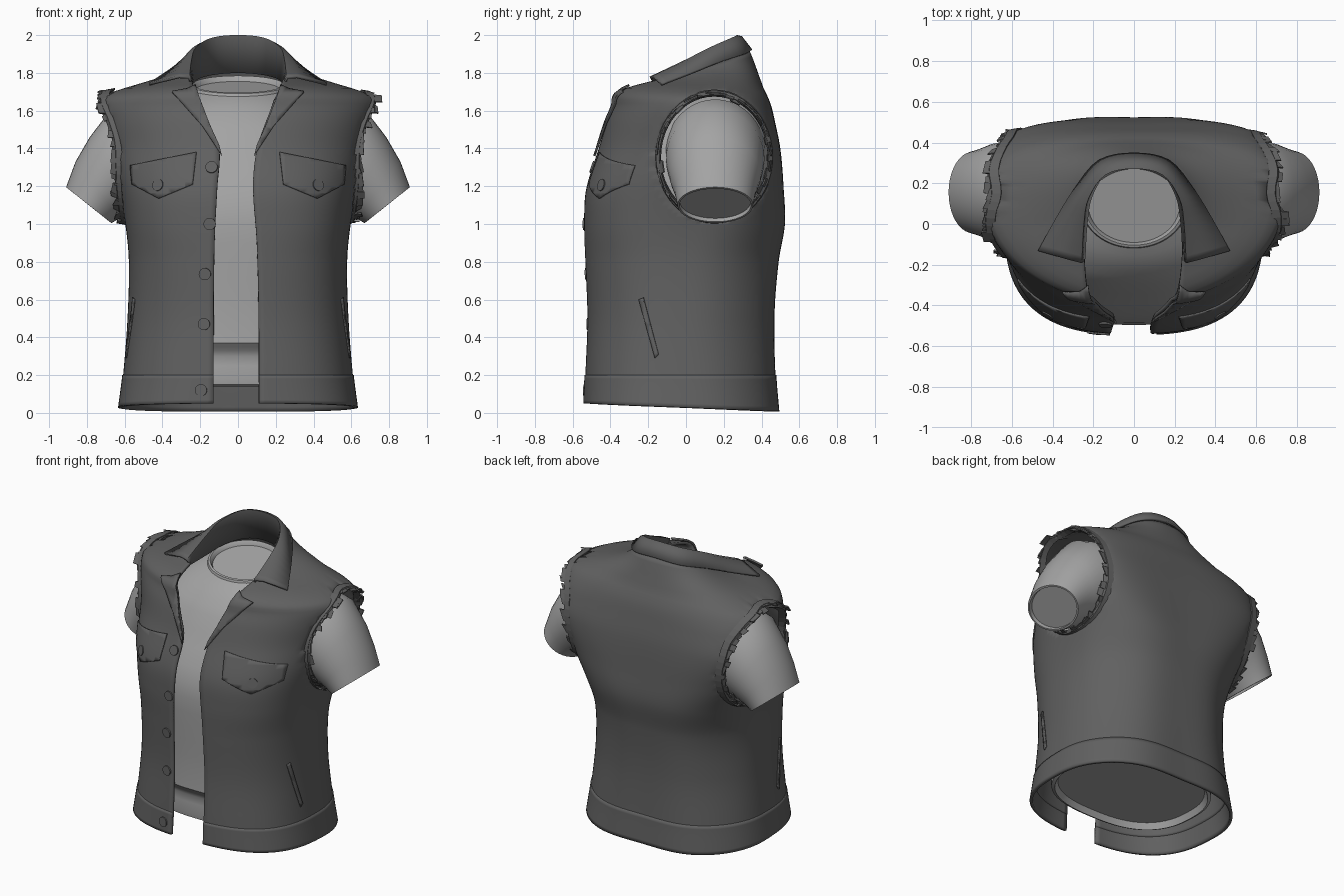
import bpy, bmesh, math, random
from math import sin, cos, pi
from mathutils import Vector

random.seed(4)
if "Cube" in bpy.data.objects:
    bpy.data.objects.remove(bpy.data.objects["Cube"])


def material(name, grey):
    m = bpy.data.materials.new(name)
    m.use_nodes = True
    m.diffuse_color = (grey, grey, grey, 1)
    m.node_tree.nodes["Principled BSDF"].inputs["Base Color"].default_value = (grey, grey, grey, 1)
    return m


DENIM = material("dark grey denim", 0.118)
COTTON = material("light grey cotton", 0.37)

# Torso sections: height, half width, widest y, front y, back y, front and back squareness
BODY = [
    (0, .63, 0, -.54, .5, 2.7, 2.4), (.2, .608, 0, -.535, .485, 2.6, 2.3),
    (.5, .585, 0, -.525, .48, 2.5, 2.15), (.8, .578, 0, -.535, .5, 2.6, 2.25),
    (1, .597, .04, -.54, .53, 2.8, 2.7), (1.18, .635, .13, -.53, .52, 2.8, 3.4),
    (1.4, .695, .18, -.465, .5, 2.35, 4.2), (1.55, .735, .17, -.425, .47, 2.15, 3.3),
    (1.63, .745, .15, -.395, .45, 2.05, 2.7), (1.68, .715, .14, -.39, .43, 2, 2.4),
    (1.72, .6, .12, -.35, .41, 2, 2.3), (1.76, .45, .1, -.25, .385, 2.2, 2.3),
    (1.8, .33, .1, -.15, .362, 2.5, 2.3), (1.84, .265, .1, -.1, .338, 2.8, 2.4)]
# Front opening: height, right edge, left edge
OPENING = [(0, .13, .11), (.5, .13, .11), (.9, .125, .1), (1.2, .11, .08),
           (1.4, .1, .1), (1.52, .15, .14), (1.65, .21, .19), (1.75, .24, .23), (1.84, .25, .25)]
HOLE_Y, HOLE_Z, HOLE_RY, HOLE_RZ = .15, 1.355, .3, .34


def sample(table, z):
    """Smooth interpolation of the table rows at height z."""
    z = min(max(z, table[0][0]), table[-1][0])
    i = max(k for k in range(len(table) - 1) if table[k][0] <= z)
    a, b = table[i], table[i + 1]
    p, q = table[max(i - 1, 0)], table[min(i + 2, len(table) - 1)]
    h = b[0] - a[0]
    t = (z - a[0]) / h
    out = []
    for c in range(1, len(a)):
        ma = (b[c] - p[c]) / (b[0] - p[0]) * h
        mb = (q[c] - a[c]) / (q[0] - a[0]) * h
        s = t * t * (3 - 2 * t)
        out.append(a[c] + s * (b[c] - a[c]) + t * (1 - t) * ((1 - t) * ma - t * mb))
    return out


def body_point(z, ang, grow=0.0, max_w=9.0):
    """Point on the torso; angle 0 is the front, positive towards +x."""
    hw, yc, yf, yb, nf, nb = sample(BODY, z)
    s, c = sin(ang), cos(ang)
    n, depth = (nf, yc - yf) if c > 0 else (nb, yb - yc)
    r = (abs(s) ** n + abs(c) ** n) ** (-1 / n)
    # Soft hollow along the spine
    fold = .012 * max(0, -c) * cos(5 * ang) * min(1, max(0, 1.6 - z))
    return Vector(((min(hw, max_w) + grow) * s * r, yc - (depth + grow + fold) * c * r, z))


def front_y(x, z):
    hw, yc, yf, yb, nf, nb = sample(BODY, z)
    return yc - (yc - yf) * max(0, 1 - min(1, abs(x) / hw) ** nf) ** (1 / nf)


def side_x(y, z):
    hw, yc, yf, yb, nf, nb = sample(BODY, z)
    n, v = (nf, (yc - y) / (yc - yf)) if y < yc else (nb, (y - yc) / (yb - yc))
    return hw * max(.02, 1 - min(1, v) ** n) ** (1 / n)


def finish(name, bm, mat, thick=0.0, smooth=True, offset=-1):
    mesh = bpy.data.meshes.new(name)
    bm.to_mesh(mesh)
    bm.free()
    mesh.materials.append(mat)
    ob = bpy.data.objects.new(name, mesh)
    bpy.context.collection.objects.link(ob)
    if thick:
        mod = ob.modifiers.new("thickness", "SOLIDIFY")
        mod.thickness, mod.offset = thick, offset
    if smooth:
        bpy.ops.object.select_all(action="DESELECT")
        ob.select_set(True)
        bpy.context.view_layer.objects.active = ob
        bpy.ops.object.shade_smooth_by_angle(angle=math.radians(40))


def loft(rings, closed=True, cap=""):
    bm = bmesh.new()
    rows = [[bm.verts.new(p) for p in ring] for ring in rings]
    n = len(rows[0])
    for a, b in zip(rows, rows[1:]):
        for i in range(n if closed else n - 1):
            j = (i + 1) % n
            bm.faces.new((a[i], a[j], b[j], b[i]))
    if "start" in cap:
        bm.faces.new(rows[0][::-1])
    if "end" in cap:
        bm.faces.new(rows[-1])
    return bm


def vest_row(z, grow=0.0, count=120):
    """One row of the open vest, running from the left edge round the back."""
    hw, nf = sample(BODY, z)[0], sample(BODY, z)[4]
    right, left = sample(OPENING, z)
    start, stop = [math.atan2(u, (1 - u ** nf) ** (1 / nf)) for u in (left / hw, right / hw)]
    row = []
    for i in range(count + 1):
        p = body_point(z, start + (2 * pi - stop - start) * i / count, grow)
        if z < .2:
            p.z += (.05 - .04 * (p.y + .54)) * (1 - z / .2)
        # The neckline climbs towards the back
        p.z += 2.6 * max(0, z - 1.72) * max(-.1, p.y - .1)
        row.append(p)
    return row


# Vest shell with arm holes
bm = loft([vest_row(.15 + 1.69 * i / 84) for i in range(85)], closed=False)


def hole(p):
    return math.hypot((p.y - HOLE_Y) / HOLE_RY, (p.z - HOLE_Z) / HOLE_RZ)


cut = [f for f in bm.faces if hole(f.calc_center_median()) < 1 and abs(f.calc_center_median().x) > .3]
bmesh.ops.delete(bm, geom=cut, context="FACES")
for v in bm.verts:
    if v.is_boundary and abs(v.co.x) > .4 and .75 < hole(v.co) < 1.25:
        k = hole(v.co)
        v.co.y = HOLE_Y + (v.co.y - HOLE_Y) / k
        v.co.z = HOLE_Z + (v.co.z - HOLE_Z) / k
finish("vest_body", bm, DENIM, .018)

# Waistband
finish("waistband", loft([vest_row(.2 * i / 8, .005) for i in range(9)], closed=False), DENIM, .02)


# Frayed arm hole edges, made of a band and loose torn flaps
def hole_point(ang, scale, out):
    y, z = HOLE_Y + HOLE_RY * cos(ang), HOLE_Z + HOLE_RZ * sin(ang)
    x = min(max(side_x(y, z), .57), .71)
    return Vector((x + out, HOLE_Y + HOLE_RY * scale * cos(ang), HOLE_Z + HOLE_RZ * scale * sin(ang)))


for side, label in ((1, "left"), (-1, "right")):
    n = 48
    rings = [[hole_point(2 * pi * i / n, s, o) for i in range(n)]
             for s, o in ((1.05, -.03), (1.03, .012), (.97, .02), (.94, -.02))]
    bm = loft(rings)
    for i in range(n):
        a, w = 2 * pi * (i + random.uniform(-.3, .3)) / n, random.uniform(.05, .12)
        reach, flare = random.uniform(.025, .055), random.uniform(-.08, .04)
        quad = [hole_point(a - w, 1.02, 0), hole_point(a + w, 1.02, 0),
                hole_point(a + w * .9, 1 + flare, reach),
                hole_point(a - w * .9, 1 + flare, reach * random.uniform(.5, 1))]
        bm.faces.new([bm.verts.new(p) for p in quad])
    for v in bm.verts:
        v.co.x *= side
    finish(label + "_frayed_edge", bm, DENIM, .008, smooth=False)


# Plates that follow the vest surface
def patch(name, outline, place, thick=.008):
    bm = bmesh.new()
    bm.faces.new([bm.verts.new((u, 0, w)) for u, w in outline])
    for axis, k in ((0, 0), (2, 1)):
        low, high = min(p[k] for p in outline), max(p[k] for p in outline)
        for i in range(1, int((high - low) / .03) + 1):
            co, no = Vector(), Vector()
            co[axis], no[axis] = low + .03 * i, 1
            bmesh.ops.bisect_plane(bm, geom=bm.verts[:] + bm.edges[:] + bm.faces[:],
                                   plane_co=co, plane_no=no)
    for v in bm.verts:
        v.co = place(v.co.x, v.co.z)
    bmesh.ops.recalc_face_normals(bm, faces=bm.faces)
    finish(name, bm, DENIM, thick, offset=0)


def on_front(side, lift=lambda x, z: .005):
    return lambda x, z: Vector((side * x, front_y(x, z) - lift(x, z), z))


def button(name, x, z, lift=.001):
    slope = Vector((front_y(x + .02, z) - front_y(x - .02, z), -.04,
                    front_y(x, z + .02) - front_y(x, z - .02))).normalized()
    bpy.ops.mesh.primitive_cylinder_add(vertices=20, radius=.032, depth=.016,
                                        location=Vector((x, front_y(x, z), z)) + slope * lift,
                                        rotation=slope.to_track_quat("Z", "Y").to_euler())
    ob = bpy.context.object
    ob.name = name
    ob.data.materials.append(DENIM)


FLAP = [(.22, 1.38), (.24, 1.21), (.42, 1.135), (.56, 1.21), (.57, 1.31)]
LAPEL = [(.085, 1.36), (.19, 1.52), (.35, 1.7), (.27, 1.715), (.225, 1.735),
         (.2, 1.66), (.15, 1.53), (.1, 1.42)]
WELT = [(-.25, .6), (-.225, .61), (-.145, .31), (-.165, .29)]
for side, label in ((1, "left"), (-1, "right")):
    patch(label + "_pocket_flap", FLAP, on_front(side))
    button(label + "_flap_button", side * .42, 1.205, .005)
    patch(label + "_lapel", LAPEL, on_front(
        side, lambda x, z: .01 + .7 * max(0, x - .17) * max(0, z - 1.5)), .012)
    patch(label + "_welt_pocket", WELT, lambda y, z, s=side: Vector((s * (side_x(y, z) + .004), y, z)))

for i, (x, z) in enumerate(((-.195, .12), (-.18, .47), (-.175, .735), (-.15, 1), (-.14, 1.3))):
    button("front_button_%d" % (i + 1), x, z, .006 if i == 0 else .001)

# Folded collar: stand, fold and outer edge, mirrored about the middle
STAND = [(0, .29, 1.8), (.13, .26, 1.79), (.21, .14, 1.77), (.235, 0, 1.75), (.245, -.17, 1.74)]
FOLD = [(0, .275, 1.995), (.14, .245, 1.98), (.225, .13, 1.93), (.25, 0, 1.865), (.26, -.19, 1.775)]
OUTER = [(0, .345, 1.92), (.17, .31, 1.9), (.29, .17, 1.855), (.38, .03, 1.8), (.47, -.13, 1.74)]


def smooth_line(half):
    pts = [Vector((-x, y, z)) for x, y, z in half[:0:-1]] + [Vector(p) for p in half]
    out = []
    for i in range(len(pts) - 1):
        p0, p1, p2, p3 = pts[max(i - 1, 0)], pts[i], pts[i + 1], pts[min(i + 2, len(pts) - 1)]
        for t in (0, .25, .5, .75):
            out.append(p1 + .5 * t * (p2 - p0 + t * (2 * p0 - 5 * p1 + 4 * p2 - p3
                                                     + t * (3 * (p1 - p2) + p3 - p0))))
    return out + [pts[-1]]


stand, fold, outer = (smooth_line(c) for c in (STAND, FOLD, OUTER))
roll = [f.lerp(o, .25) + Vector((0, 0, .012)) for f, o in zip(fold, outer)]
bm = loft([stand, fold, roll, outer], closed=False)
finish("collar", bm, DENIM, .014, offset=0)


# Shirt body with a recessed bottom and a closed neck; the chest leans back
def shirt_row(z, inset):
    row = [body_point(z, 2 * pi * i / 72, -inset, .64) for i in range(72)]
    lean = .1 * min(1, max(0, z - 1.05) / .45)
    for i, p in enumerate(row):
        p.y += lean * max(0, cos(2 * pi * i / 72))
    return row


def neck_row(scale, drop):
    return [Vector((.235 * scale * sin(a), .09 - .19 * scale * cos(a), 1.74 - drop - .045 * cos(a)))
            for a in (2 * pi * i / 72 for i in range(72))]


rings = [shirt_row(.18, .14), shirt_row(.14, .125), shirt_row(.15, .105)]
rings += [shirt_row(z, .045 + .055 * min(1, max(0, .37 - z) / .06))
          for z in (.18, .25, .3, .33, .35, .37, .4)]
rings += [shirt_row(.5 + i * .1, .045) for i in range(11)]
top, neck = rings[-1], neck_row(1.1, .02)
rings += [[p.lerp(q, t) + Vector((0, 0, .02 * sin(pi * t))) for p, q in zip(top, neck)]
          for t in (.2, .4, .6, .8, 1)]
rings += [neck_row(1.08, .005), neck_row(1.02, 0), neck_row(.98, .01), neck_row(.95, .03)]
finish("shirt_body", loft(rings, cap="start end"), COTTON)

# Sleeves: upper point x z, lower point x z, half depth
SLEEVE = [(.5, 1.66, .45, 1.1, .265), (.67, 1.61, .52, 1.07, .26), (.785, 1.46, .585, 1.05, .24),
          (.86, 1.33, .625, 1.03, .215), (.91, 1.195, .67, 1.005, .2),
          (.9, 1.187, .68, 1.012, .19), (.88, 1.205, .665, 1.03, .187)]
for side, label in ((1, "left"), (-1, "right")):
    rings = []
    for ux, uz, lx, lz, ry in SLEEVE:
        up, low = Vector((side * ux, .155, uz)), Vector((side * lx, .155, lz))
        rings.append([(up + low) / 2 + (up - low) / 2 * cos(a) + Vector((0, ry * sin(a), 0))
                      for a in (2 * pi * i / 40 for i in range(40))])
    bm = loft(rings, cap="end")
    bmesh.ops.recalc_face_normals(bm, faces=bm.faces)
    finish(label + "_sleeve", bm, COTTON)
